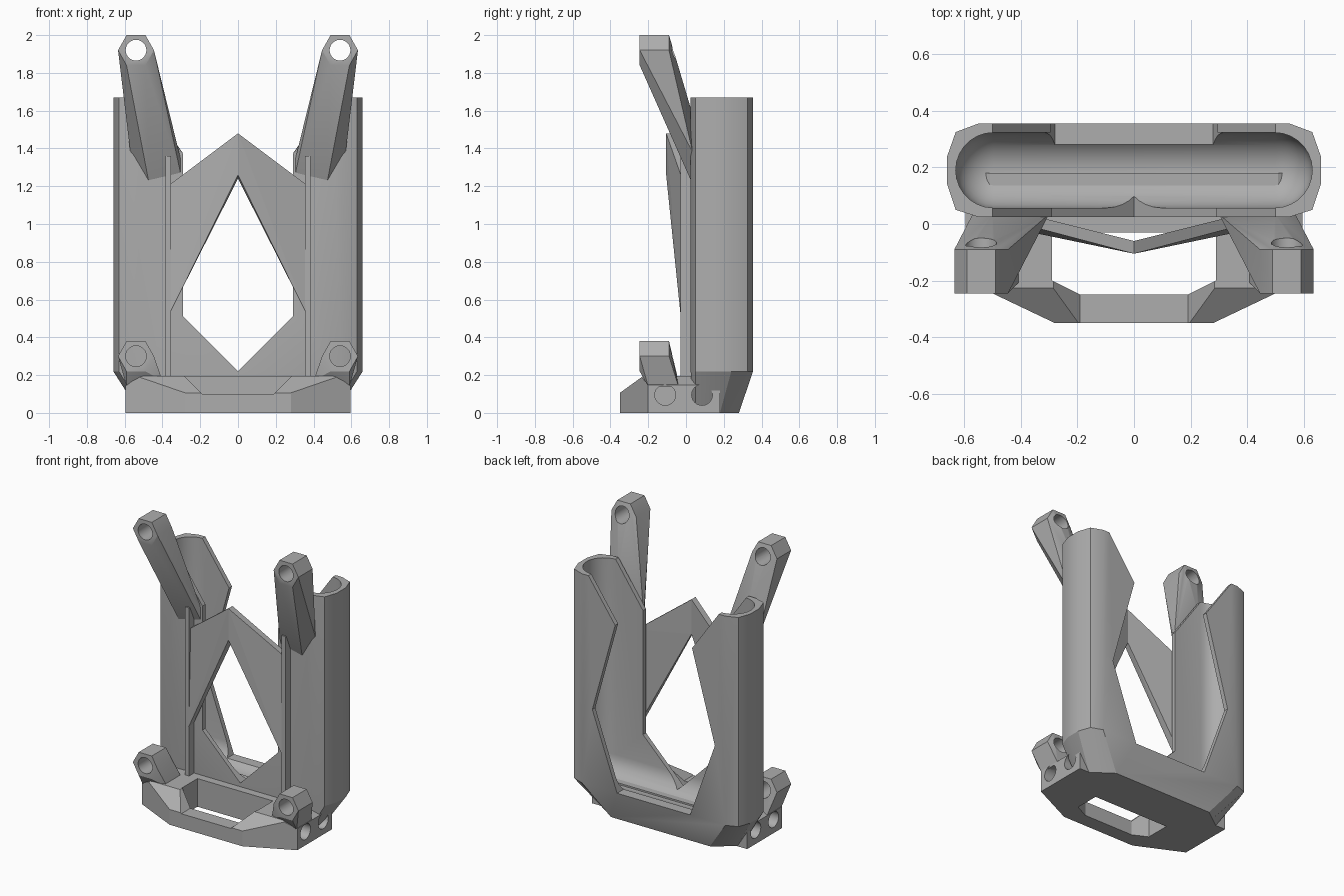
import bpy, bmesh, math
from mathutils import Vector

old = bpy.data.objects.get("Cube")
if old:
    bpy.data.objects.remove(old, do_unlink=True)

grey = bpy.data.materials.new("plain grey")
grey.use_nodes = True
COLOUR = (0.42, 0.42, 0.42, 1)
grey.diffuse_color = COLOUR
grey.node_tree.nodes["Principled BSDF"].inputs["Base Color"].default_value = COLOUR


def finish(name, bm):
    bmesh.ops.recalc_face_normals(bm, faces=bm.faces)
    mesh = bpy.data.meshes.new(name)
    bm.to_mesh(mesh)
    bm.free()
    mesh.materials.append(grey)
    ob = bpy.data.objects.new(name, mesh)
    bpy.context.collection.objects.link(ob)
    return ob


def loft(name, rings):
    """Skin a list of equal-length closed rings and cap both ends."""
    bm = bmesh.new()
    rows = [[bm.verts.new(p) for p in ring] for ring in rings]
    n = len(rows[0])
    for a, b in zip(rows, rows[1:]):
        for i in range(n):
            j = (i + 1) % n
            bm.faces.new((a[i], a[j], b[j], b[i]))
    bm.faces.new(rows[0])
    bm.faces.new(rows[-1])
    return finish(name, bm)


def prism(name, pts, axis, lo, hi):
    """Extrude a 2D outline along one axis."""
    def place(p, d):
        p = list(p)
        p.insert(axis, d)
        return p
    return loft(name, [[place(p, d) for p in pts] for d in (lo, hi)])


def hull(name, pts):
    bm = bmesh.new()
    for p in pts:
        bm.verts.new(p)
    res = bmesh.ops.convex_hull(bm, input=bm.verts[:])
    loose = [v for v in bm.verts if not v.link_faces]
    bmesh.ops.delete(bm, geom=loose, context='VERTS')
    bmesh.ops.dissolve_limit(bm, angle_limit=0.01, verts=bm.verts, edges=bm.edges)
    return finish(name, bm)


def mirror_pts(half):
    return half + [(-x, y) for x, y in reversed(half) if x > 0]


def circle(cx, cy, r, n=24):
    return [(cx + r * math.cos(2 * math.pi * i / n), cy + r * math.sin(2 * math.pi * i / n))
            for i in range(n)]


def cut(ob, *cutters):
    bpy.context.view_layer.objects.active = ob
    for c in cutters:
        mod = ob.modifiers.new("cut", 'BOOLEAN')
        mod.operation = 'DIFFERENCE'
        mod.solver = 'EXACT'
        mod.object = c
        bpy.ops.object.modifier_apply(modifier=mod.name)
        bpy.data.objects.remove(c, do_unlink=True)


def smooth(ob, degrees=25):
    bpy.ops.object.select_all(action='DESELECT')
    ob.select_set(True)
    bpy.context.view_layer.objects.active = ob
    bpy.ops.object.shade_smooth_by_angle(angle=math.radians(degrees))


# Tray shell: faceted outside with a tapered foot
TOP, MID_Y, R, END_X, FLOOR_Z = 1.67, 0.19, 0.133, 0.497, 0.316
outer = mirror_pts([(.55, .025), (.63, .05), (.66, .14), (.66, .24), (.63, .325), (.55, .355)])
foot = mirror_pts([(.45, .03), (.5, .05), (.52, .1), (.52, .18), (.45, .23), (.38, .28)])
shell = loft("tray_shell", [[(x, y, z) for x, y in ring]
                            for ring, z in ((foot, 0), (outer, .22), (outer, TOP))])


# Rounded cavity: stadium rings shrinking towards the floor
def stadium(r, z, n=14):
    ring = []
    for side, start in ((1, -math.pi / 2), (-1, math.pi / 2)):
        for i in range(n + 1):
            a = start + math.pi * i / n
            ring.append((side * END_X + r * math.cos(a), MID_Y + r * math.sin(a), z))
    return ring


steps = [math.radians(a) for a in range(84, -1, -12)]
cavity = loft("cavity", [stadium(R * math.cos(a), FLOOR_Z - R * math.sin(a)) for a in steps]
              + [stadium(R, TOP + .1)])

# Window openings in the front and back walls
front_win = mirror_pts([(0, .22), (.29, .51), (.29, 1.37), (.5, TOP), (.5, TOP + .1)])
back_win = mirror_pts([(.28, .22), (.47, .75), (.295, 1.38), (.5, TOP), (.5, TOP + .1)])
cut(shell, cavity,
    prism("front_window", front_win, 1, -.1, MID_Y),
    prism("back_window", back_win, 1, MID_Y, .5))
smooth(shell)

# Base block with a trough, an opening and side screw holes
plan = mirror_pts([(.28, -.35), (.595, -.2), (.595, .18)])
base = prism("base_block", plan, 2, 0, .195)
trough = prism("trough", mirror_pts([(.19, .1), (.3, .21), (.3, .3)]), 1, -.5, -.03)
opening = prism("opening", mirror_pts([(.19, -.25), (.29, -.2), (.29, -.03)]), 2, -.1, .3)
slope = prism("front_slope", [(-.4, .07), (-.22, .2), (-.22, .3), (-.4, .3)], 0, -1, 1)
cut(base, trough, opening, slope)
for s in (1, -1):
    cut(base, prism("side_bevel", [(s * .5, .2), (s * .62, .135), (s * .62, .3), (s * .5, .3)],
                    1, -.5, .5))
    for y in (-.11, .085):
        cut(base, prism("screw_hole", circle(y, .095, .055), 0, *sorted((s * .42, s * .7))))
smooth(base)

# Six-sided mounting heads: long upper arms and short lower lugs
HEX = [(-.05, .08), (.05, .08), (.095, 0), (.05, -.08), (-.05, -.08), (-.095, 0)]
arm_root = [(.3, .035, 1.33), (.3, .035, 1.25), (.47, .035, 1.21), (.57, .035, 1.38), (.5, .035, 1.58)]
lug_root = [(.4, -.2, .17), (.4, -.04, .17), (.59, -.2, .14), (.59, -.04, .14)]
for side, s in (("left", 1), ("right", -1)):
    for kind, z, root in (("upper_arm", 1.92, arm_root), ("lower_lug", .3, lug_root)):
        head = [(s * (.54 + dx), y, z + dz) for dx, dz in HEX for y in (-.245, -.09)]
        part = hull(f"{side}_{kind}", head + [(s * x, y, h) for x, y, h in root])
        cut(part, prism("bolt_hole", circle(s * .54, z, .055), 1, -.4, 0))
        smooth(part)

    # Upright rail on the front wall
    prism(f"{side}_rail", [(s * .355, -.03), (s * .385, -.03), (s * .385, .04), (s * .355, .04)],
          2, .15, 1.36)

    # Half of the forward-bent brace
    hull(f"{side}_brace", [(0, -.105, 1.48), (0, -.06, 1.48), (0, -.105, 1.26), (0, -.06, 1.24),
                           (s * .36, -.01, 1.21), (s * .36, .03, 1.21),
                           (s * .36, -.03, .53), (s * .36, .02, .53)])
